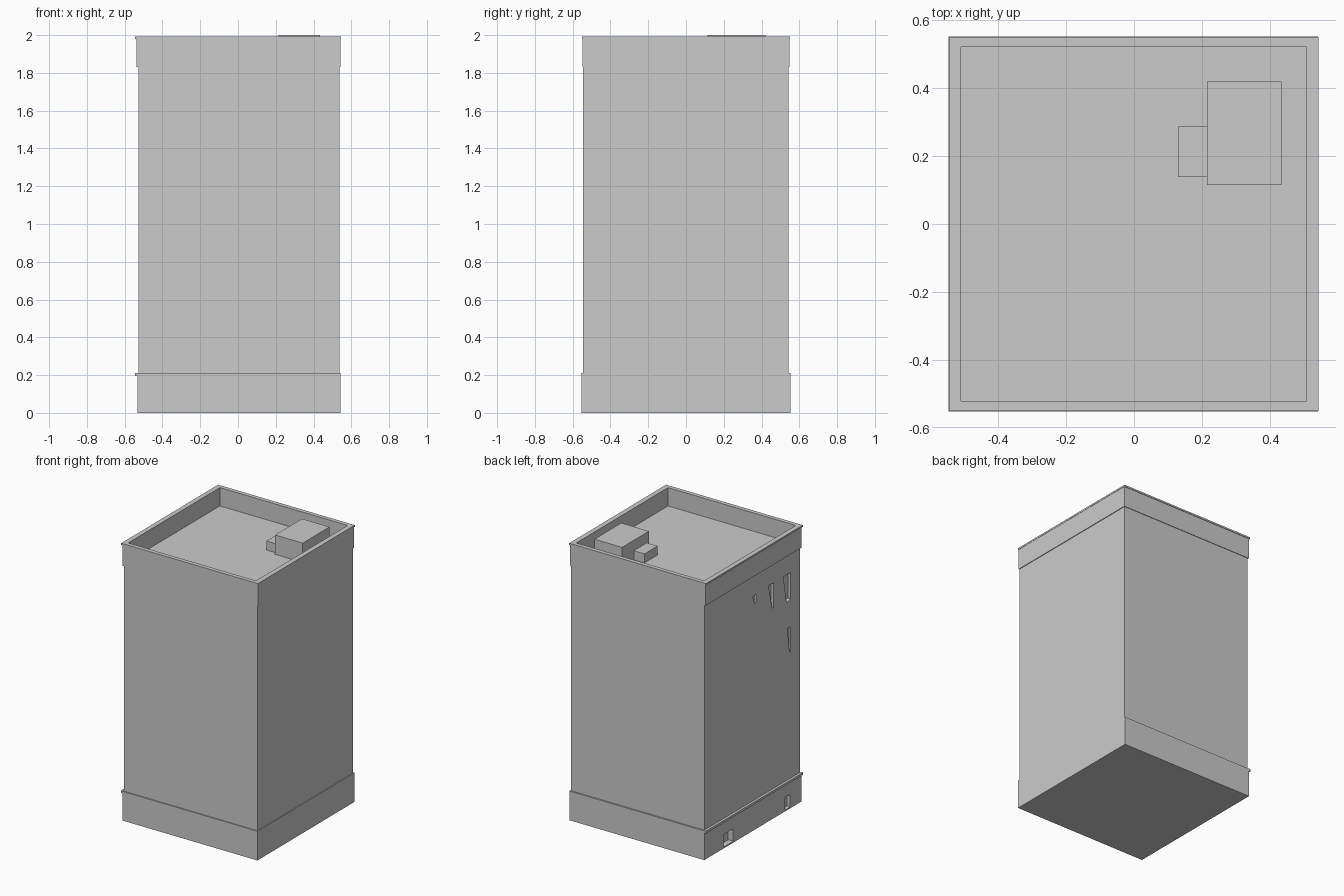
import bpy, bmesh

if "Cube" in bpy.data.objects:
    bpy.data.objects.remove(bpy.data.objects["Cube"])


def add_object(name, bm):
    bmesh.ops.recalc_face_normals(bm, faces=bm.faces[:])
    mesh = bpy.data.meshes.new(name)
    bm.to_mesh(mesh)
    bm.free()
    obj = bpy.data.objects.new(name, mesh)
    bpy.context.collection.objects.link(obj)
    return obj


def loft(name, rings):
    """Closed solid through stacked rectangles (x0, x1, y0, y1, z)."""
    bm = bmesh.new()
    loops = [[bm.verts.new(p) for p in ((x0, y0, z), (x1, y0, z), (x1, y1, z), (x0, y1, z))]
             for x0, x1, y0, y1, z in rings]
    for a, b in zip(loops, loops[1:]):
        for i in range(4):
            j = (i + 1) % 4
            bm.faces.new((a[i], a[j], b[j], b[i]))
    bm.faces.new(loops[0][::-1])
    bm.faces.new(loops[-1])
    return add_object(name, bm)


def box(name, x0, x1, y0, y1, z0, z1):
    return loft(name, [(x0, x1, y0, y1, z0), (x0, x1, y0, y1, z1)])


# Tower shell: plinth, shaft, top band, cap, then down inside the parapet
plinth = (-0.533, 0.542, -0.553, 0.553)
shaft = (-0.527, 0.537, -0.545, 0.543)
band = (-0.538, 0.542, -0.547, 0.547)
cap = (-0.544, 0.544, -0.551, 0.551)
inner = (-0.509, 0.508, -0.521, 0.521)
levels = [(plinth, 0), (plinth, 0.21), (shaft, 0.21), (shaft, 1.83), (band, 1.83),
          (band, 1.98), (cap, 1.98), (cap, 1.992), (inner, 1.992), (inner, 1.86)]
tower = loft("tower", [r + (z,) for r, z in levels])

# Recesses in the left wall: (back plane x, outline in y and z)
recesses = [
    (-0.493, [(0.337, 0.01), (0.337, 0.1), (0.224, 0.1), (0.224, 0.01)]),
    (-0.508, [(-0.367, 0.01), (-0.367, 0.1), (-0.424, 0.1), (-0.424, 0.01)]),
    (-0.505, [(-0.356, 1.69), (-0.436, 1.69), (-0.436, 1.50), (-0.39, 1.49)]),
    (-0.508, [(-0.186, 1.69), (-0.242, 1.69), (-0.242, 1.51), (-0.23, 1.50)]),
    (-0.514, [(-0.004, 1.68), (-0.049, 1.68), (-0.038, 1.61)]),
    (-0.514, [(-0.40, 1.30), (-0.436, 1.30), (-0.436, 1.12), (-0.425, 1.12)]),
]
bm = bmesh.new()
for back, outline in recesses:
    near = [bm.verts.new((-0.6, y, z)) for y, z in outline]
    far = [bm.verts.new((back, y, z)) for y, z in outline]
    bm.faces.new(near)
    bm.faces.new(far[::-1])
    for i in range(len(near)):
        j = (i + 1) % len(near)
        bm.faces.new((near[i], far[i], far[j], near[j]))
cutter = add_object("recess_cutter", bm)
cutter.hide_render = True

cut = tower.modifiers.new("recesses", "BOOLEAN")
cut.operation = "DIFFERENCE"
cut.solver = "EXACT"
cut.object = cutter
bpy.context.view_layer.objects.active = tower
bpy.ops.object.modifier_apply(modifier=cut.name)
bpy.data.objects.remove(cutter)

# Ledge above the doors on the left side
box("door_ledge", -0.546, -0.528, -0.553, 0.553, 0.195, 0.212)

# Rooftop rooms
box("roof_plant_room", 0.215, 0.435, 0.115, 0.42, 1.86, 2.0)
box("roof_stair_box", 0.13, 0.215, 0.138, 0.287, 1.86, 1.925)
